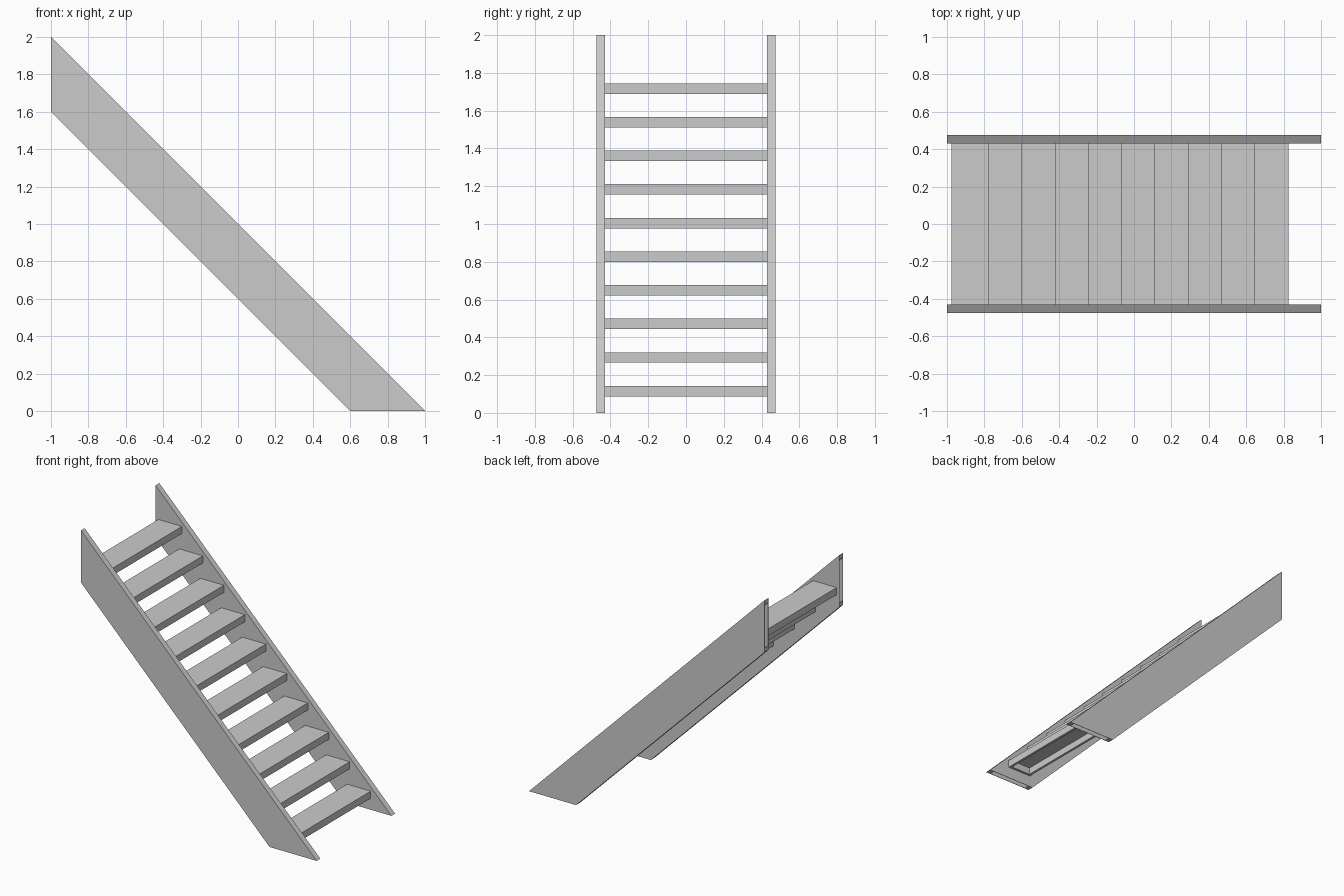
import bpy, bmesh
from mathutils import Matrix

cube = bpy.data.objects.get("Cube")
if cube:
    bpy.data.objects.remove(cube, do_unlink=True)

grey = bpy.data.materials.new("plain_grey")
grey.use_nodes = True
COLOUR = (0.6, 0.6, 0.6, 1)
grey.diffuse_color = COLOUR
grey.node_tree.nodes["Principled BSDF"].inputs["Base Color"].default_value = COLOUR


def finish(bm, name):
    bmesh.ops.recalc_face_normals(bm, faces=bm.faces)
    mesh = bpy.data.meshes.new(name)
    bm.to_mesh(mesh)
    bm.free()
    mesh.materials.append(grey)
    obj = bpy.data.objects.new(name, mesh)
    bpy.context.collection.objects.link(obj)
    return obj


# Stringers: sloping hollow box sections, cut plumb at the top and level at the floor
INNER_Y, OUTER_Y = 0.43, 0.475
DEPTH, FLANGE, SKIN = 0.4, 0.035, 0.003


def stringer(name, side):
    bm = bmesh.new()

    def ring(point, flange, skin):
        corners = [(flange, INNER_Y + skin), (flange, OUTER_Y - skin),
                   (DEPTH - flange, OUTER_Y - skin), (DEPTH - flange, INNER_Y + skin)]
        return [bm.verts.new(point(d, side * y)) for d, y in corners]

    def upper(d, y):
        return (-1, y, 2 - d)

    def lower(d, y):
        return (1 - d, y, 0)

    outer_top, outer_low = ring(upper, 0, 0), ring(lower, 0, 0)
    inner_top, inner_low = ring(upper, FLANGE, SKIN), ring(lower, FLANGE, SKIN)
    pairs = [(outer_top, outer_low), (outer_low, inner_low),
             (inner_low, inner_top), (inner_top, outer_top)]
    for a, b in pairs:
        for i in range(4):
            j = (i + 1) % 4
            bm.faces.new((a[i], a[j], b[j], b[i]))
    return finish(bm, name)


stringer("left_back_stringer", 1)
stringer("right_front_stringer", -1)

# Treads: shallow trays, open underneath
STEPS, PITCH = 10, 0.178
TREAD_DEPTH, TREAD_HEIGHT = 0.2, 0.055


def tread(index):
    bm = bmesh.new()
    bmesh.ops.create_cube(bm, size=1, matrix=Matrix.Diagonal(
        (TREAD_DEPTH, 2 * INNER_Y, TREAD_HEIGHT, 1)))
    bm.normal_update()
    under = min(bm.faces, key=lambda f: f.calc_center_median().z)
    bmesh.ops.inset_region(bm, faces=[under], thickness=0.026)
    rim = list(under.verts)
    hollow = bmesh.ops.extrude_discrete_faces(bm, faces=[under])["faces"][0]
    bmesh.ops.translate(bm, verts=hollow.verts, vec=(0, 0, TREAD_HEIGHT - SKIN))
    obj = finish(bm, f"tread_{index + 1}")
    obj.location = (0.725 - PITCH * index, 0, 0.115 + PITCH * index)


for i in range(STEPS):
    tread(i)
